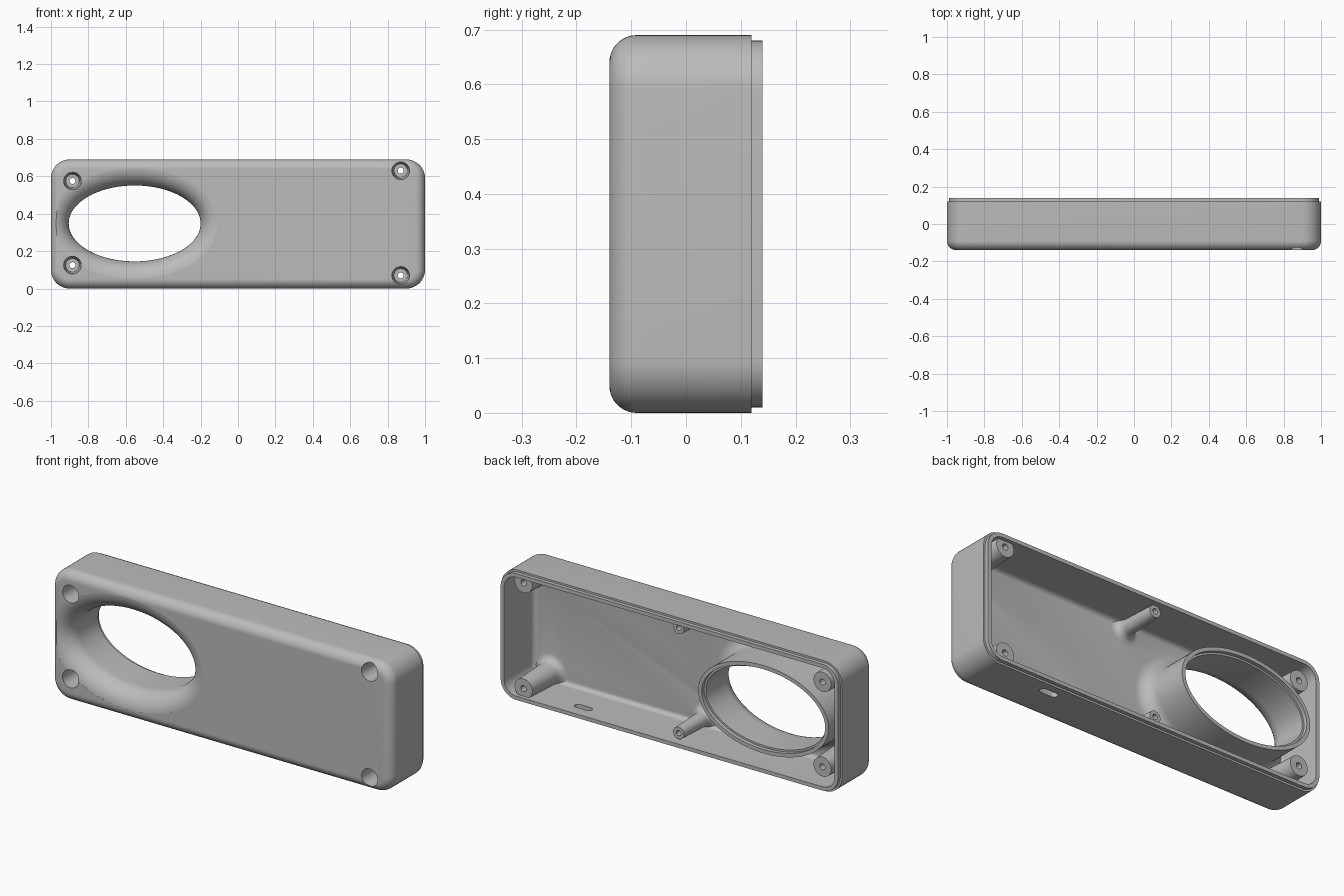
import bpy
import bmesh
from math import sin, cos, pi, hypot, radians

if "Cube" in bpy.data.objects:
    bpy.data.objects.remove(bpy.data.objects["Cube"])

HEIGHT, MID_Z = 0.69, 0.345
FRONT, SHOULDER, BACK = -0.14, 0.12, 0.14
WALL, FLARE = 0.03, 0.1
BEYOND = 0.3  # cutters overshoot the shell to this depth

grey = bpy.data.materials.new("grey plastic")
grey.use_nodes = True
colour = (0.5, 0.5, 0.5, 1)
grey.diffuse_color = colour
grey.node_tree.nodes["Principled BSDF"].inputs["Base Color"].default_value = colour


def rounded_rect(inset, radius=0.1, steps=12):
    """Outline of the case, moved inward by inset."""
    r = radius - inset
    points = []
    for corner, (sx, sz) in enumerate(((1, 1), (-1, 1), (-1, -1), (1, -1))):
        for i in range(steps + 1):
            a = (corner + i / steps) * pi / 2
            points.append((sx * (1 - radius) + r * cos(a),
                           MID_Z + sz * (MID_Z - radius) + r * sin(a)))
    return points


def oval(offset, n=96):
    """Outline of the opening, moved outward along its normal."""
    a, b = 0.3525, 0.203
    points = []
    for i in range(n):
        t = 2 * pi * i / n
        nx, nz = cos(t) / a, sin(t) / b
        k = offset / hypot(nx, nz)
        points.append((-0.5525 + a * cos(t) + k * nx, 0.348 + b * sin(t) + k * nz))
    return points


def circle(x, z, r, n=32):
    return [(x + r * cos(2 * pi * i / n), z + r * sin(2 * pi * i / n)) for i in range(n)]


def loft(name, rings):
    """Capped solid through (outline, y) rings."""
    bm = bmesh.new()
    loops = [[bm.verts.new((x, y, z)) for x, z in outline] for outline, y in rings]
    n = len(loops[0])
    for low, high in zip(loops, loops[1:]):
        for i in range(n):
            j = (i + 1) % n
            bm.faces.new((low[i], low[j], high[j], high[i]))
    bm.faces.new(loops[0])
    bm.faces.new(loops[-1])
    bmesh.ops.recalc_face_normals(bm, faces=bm.faces)
    mesh = bpy.data.meshes.new(name)
    bm.to_mesh(mesh)
    bm.free()
    mesh.materials.append(grey)
    obj = bpy.data.objects.new(name, mesh)
    bpy.context.collection.objects.link(obj)
    return obj


def cut(target, cutter):
    mod = target.modifiers.new("cut", 'BOOLEAN')
    mod.operation, mod.solver, mod.object = 'DIFFERENCE', 'EXACT', cutter
    bpy.context.view_layer.objects.active = target
    bpy.ops.object.modifier_apply(modifier=mod.name)
    bpy.data.objects.remove(cutter)


def arc(radius, start=0, steps=10):
    """Quarter round as (offset, depth), from flat face to upright wall."""
    for i in range(steps + 1):
        t = radians(start + (90 - start) * i / steps)
        yield radius * (1 - sin(t)), radius * (1 - cos(t))


def pillar(x, z, base, tip, end):
    """Tapered pillar with a filleted foot on the inner face."""
    floor = FRONT + WALL
    rings = [(circle(x, z, base + 0.04), -BEYOND)]
    rings += [(circle(x, z, base + o), floor + d) for o, d in arc(0.04, steps=6)]
    return loft("pillar", rings + [(circle(x, z, tip), end)])


SCREWS = [(-0.885, 0.575), (-0.885, 0.125), (0.87, 0.63), (0.87, 0.07)]
POSTS = [(-0.034, 0.63), (-0.034, 0.072)]

# Outer case with rounded front edge and stepped back lip
shell = loft("case_shell",
             [(rounded_rect(o), FRONT + d) for o, d in arc(0.05)]
             + [(rounded_rect(0), SHOULDER), (rounded_rect(0.01), SHOULDER),
                (rounded_rect(0.01), BACK)])

# Inner cavity, leaving the opening's collar, screw bosses and posts standing
cavity = loft("cavity",
              [(rounded_rect(WALL + o), FRONT + WALL + d) for o, d in arc(0.025)]
              + [(rounded_rect(WALL), BEYOND)])
collar_round = FLARE - WALL
collar = loft("collar",
              [(oval(FLARE), -BEYOND)]
              + [(oval(WALL + o), FRONT + WALL + d) for o, d in arc(collar_round)]
              + [(oval(WALL), BEYOND + 0.1)])
cut(cavity, collar)
for x, z in SCREWS:
    cut(cavity, pillar(x, z, 0.06, 0.052, 0.12))
for x, z in POSTS:
    cut(cavity, pillar(x, z, 0.038, 0.032, 0.11))
cut(shell, cavity)

# Flared oval opening with a stepped back rim
flare = list(arc(FLARE, start=5, steps=14))
cut(shell, loft("opening",
                [(oval(flare[0][0]), -BEYOND)]
                + [(oval(o), FRONT + d) for o, d in flare]
                + [(oval(0), SHOULDER), (oval(0.01), SHOULDER), (oval(0.01), BEYOND)]))

# Screw recesses from the front, with through holes
for x, z in SCREWS:
    cut(shell, loft("screw_hole",
                    [(circle(x, z, r), y) for r, y in
                     ((0.047, -BEYOND), (0.047, FRONT), (0.036, 0.08),
                      (0.016, 0.08), (0.016, BEYOND))]))

# Blind pilot holes in the posts
for x, z in POSTS:
    cut(shell, loft("pilot_hole", [(circle(x, z, 0.014), 0.02), (circle(x, z, 0.014), BEYOND)]))

# Cable slot through the bottom wall
slot = loft("cable_slot", [(rounded_rect(0), 0), (rounded_rect(0), 1)])
bm = bmesh.new()
outline = []
for side in (1, -1):
    for i in range(9):
        a = -pi / 2 + pi * i / 8
        outline.append((0.56 + side * (0.032 + 0.018 * cos(a)), 0.06 + side * 0.018 * sin(a)))
face = bm.faces.new([bm.verts.new((x, y, -0.1)) for x, y in outline])
top = bmesh.ops.extrude_face_region(bm, geom=[face])["geom"]
bmesh.ops.translate(bm, vec=(0, 0, 0.15), verts=[v for v in top if isinstance(v, bmesh.types.BMVert)])
bmesh.ops.recalc_face_normals(bm, faces=bm.faces)
bm.to_mesh(slot.data)
bm.free()
cut(shell, slot)

# Smooth the curves, keep the edges sharp
bpy.ops.object.select_all(action='DESELECT')
shell.select_set(True)
bpy.context.view_layer.objects.active = shell
bpy.ops.object.shade_smooth_by_angle(angle=radians(30))
